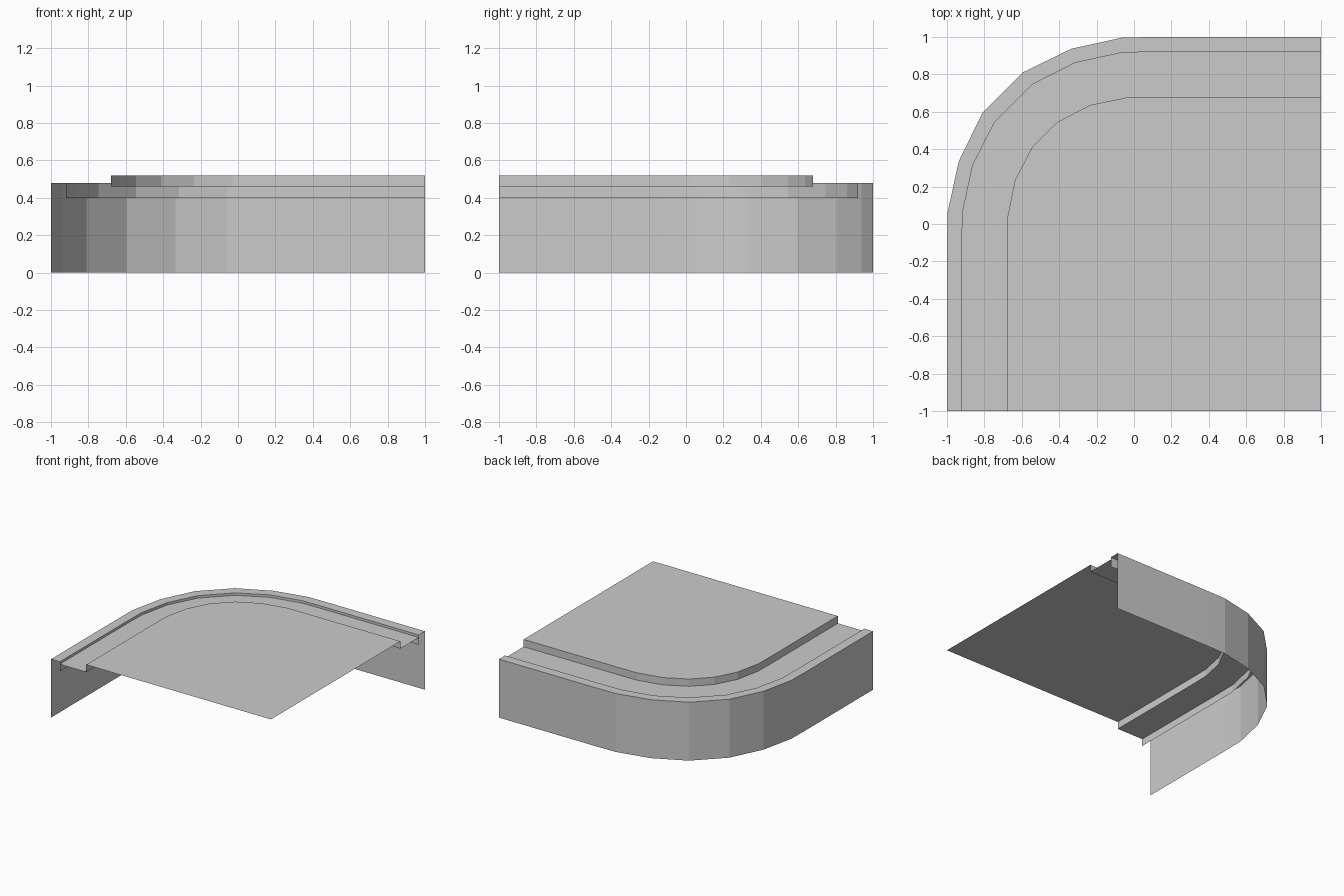
import bpy

if "Cube" in bpy.data.objects:
    bpy.data.objects.remove(bpy.data.objects["Cube"])

# Half of each corner curve; the other half mirrors across the diagonal
OUTER = [(1, 1), (0.14, 1), (-0.06, 0.997), (-0.335, 0.937), (-0.595, 0.81)]
INNER = [(1, 0.92), (0.13, 0.92), (-0.06, 0.917), (-0.315, 0.862), (-0.545, 0.745)]
PANEL = [(1, 0.68), (0.13, 0.68), (-0.03, 0.678), (-0.235, 0.636), (-0.41, 0.545)]


def path(half):
    return half + [(-y, -x) for x, y in reversed(half)]


def make(name, verts, faces):
    mesh = bpy.data.meshes.new(name)
    mesh.from_pydata(verts, [], faces)
    mesh.update()
    obj = bpy.data.objects.new(name, mesh)
    bpy.context.collection.objects.link(obj)
    return obj


def strip(name, rails):
    """Sheet lofted through a list of (half curve, height) rails."""
    verts = [(x, y, z) for half, z in rails for x, y in path(half)]
    n = 2 * len(rails[0][0])
    faces = [(r * n + i, r * n + i + 1, (r + 1) * n + i + 1, (r + 1) * n + i)
             for r in range(len(rails) - 1) for i in range(n - 1)]
    return make(name, verts, faces)


# Outer wall, flat rim and the lip hanging inside it
strip("outer_wall_and_rim", [(OUTER, 0), (OUTER, 0.48), (INNER, 0.48), (INNER, 0.40)])

# Recessed channel floor and the step up to the platform
strip("channel_and_step", [(INNER, 0.46), (PANEL, 0.46), (PANEL, 0.52)])

# Flat platform top
top = [(x, y, 0.52) for x, y in path(PANEL)] + [(1, -1, 0.52)]
make("platform_top", top, [tuple(reversed(range(len(top))))])
